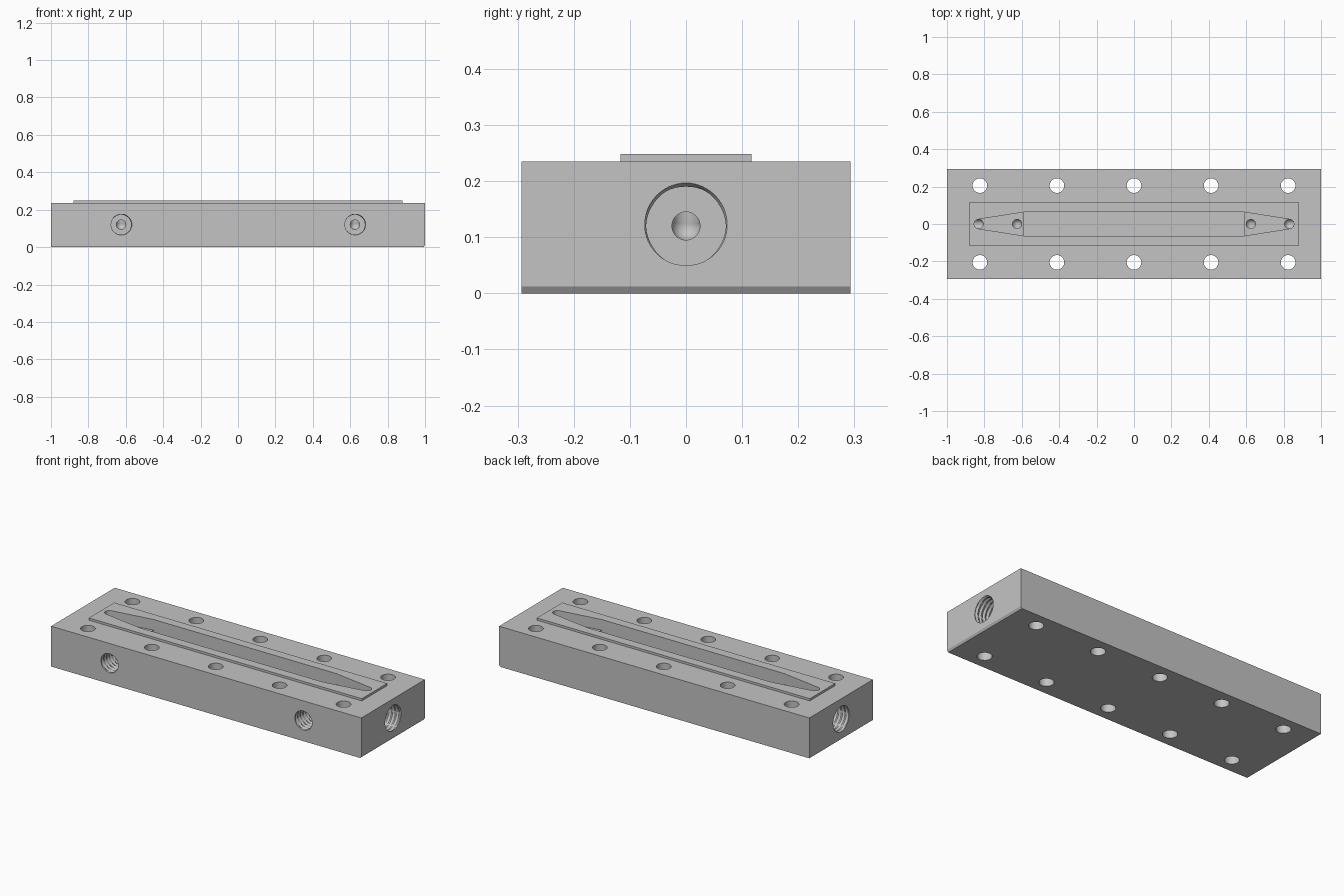
import bpy, bmesh
from math import pi, cos, sin, radians

if "Cube" in bpy.data.objects:
    bpy.data.objects.remove(bpy.data.objects["Cube"], do_unlink=True)

HALF_X, HALF_Y = 1.0, 0.293
DECK, TOP, BORE_Z = 0.235, 0.248, 0.12
BORE_R = 0.025

metal = bpy.data.materials.new("machined_grey")
metal.use_nodes = True
grey = (0.55, 0.55, 0.55, 1)
metal.diffuse_color = grey
metal.node_tree.nodes["Principled BSDF"].inputs["Base Color"].default_value = grey


def finish(name, bm, loc=(0, 0, 0), rot=(0, 0, 0)):
    bmesh.ops.recalc_face_normals(bm, faces=bm.faces)
    mesh = bpy.data.meshes.new(name)
    bm.to_mesh(mesh)
    bm.free()
    mesh.materials.append(metal)
    ob = bpy.data.objects.new(name, mesh)
    ob.location, ob.rotation_euler = loc, rot
    bpy.context.collection.objects.link(ob)
    return ob


def prism(name, points, direction):
    """Closed outline pushed along a direction."""
    bm = bmesh.new()
    face = bm.faces.new([bm.verts.new(p) for p in points])
    new = bmesh.ops.extrude_face_region(bm, geom=[face], use_keep_orig=True)["geom"]
    moved = [v for v in new if isinstance(v, bmesh.types.BMVert)]
    bmesh.ops.translate(bm, verts=moved, vec=direction)
    return finish(name, bm)


def box(name, hx, hy, z0, z1):
    return prism(name, [(-hx, -hy, z0), (hx, -hy, z0), (hx, hy, z0), (-hx, hy, z0)],
                 (0, 0, z1 - z0))


def drill(name, radius, length, loc, rot=(0, 0, 0)):
    """Cylinder starting at loc and running along its local z."""
    bm = bmesh.new()
    bmesh.ops.create_cone(bm, cap_ends=True, segments=40, radius1=radius,
                          radius2=radius, depth=length)
    bmesh.ops.translate(bm, verts=bm.verts, vec=(0, 0, length / 2))
    return finish(name, bm, loc, rot)


def ball(name, radius, loc):
    bm = bmesh.new()
    bmesh.ops.create_uvsphere(bm, u_segments=32, v_segments=16, radius=radius)
    return finish(name, bm, loc)


def thread(name, minor, major, depth, loc, rot, pitch=0.024, segs=48):
    """Tapped hole: radius follows a helical triangle wave."""
    bm = bmesh.new()
    step = pitch / 6
    rings = []
    for i in range(-2, round(depth / step) + 1):
        ring = []
        for k in range(segs):
            phase = (i / 6 + k / segs) % 1
            r = minor + (major - minor) * abs(2 * phase - 1)
            a = 2 * pi * k / segs
            ring.append(bm.verts.new((r * cos(a), r * sin(a), i * step)))
        rings.append(ring)
    for lo, hi in zip(rings, rings[1:]):
        for k in range(segs):
            n = (k + 1) % segs
            bm.faces.new((lo[k], lo[n], hi[n], hi[k]))
    bm.faces.new(rings[0])
    bm.faces.new(rings[-1])
    bmesh.ops.triangulate(bm, faces=[f for f in bm.faces if len(f.verts) == 4])
    return finish(name, bm, loc, rot)


# Block with a small lower chamfer on one end, and the raised pad
profile = [(-HALF_X, 0), (HALF_X - 0.008, 0), (HALF_X, 0.012),
           (HALF_X, DECK), (-HALF_X, DECK)]
block = prism("manifold_block", [(x, -HALF_Y, z) for x, z in profile], (0, 2 * HALF_Y, 0))
pad = box("raised_pad", 0.88, 0.117, DECK - 0.05, TOP)

cutters = [box("channel_cut", 0.59, 0.063, TOP - 0.075, TOP + 0.05)]

# Bolt holes
for i in range(-2, 3):
    for y in (-0.205, 0.205):
        cutters.append(drill("bolt_hole_cut", 0.039, 0.4, (i * 0.412, y, -0.05)))

for s in (-1, 1):
    # Tapered channel end with a rounded tip
    arc = [(0.83 + BORE_R * cos(radians(a)), BORE_R * sin(radians(a)))
           for a in range(-80, 81, 16)]
    outline = [(0.5, -0.05), (0.59, -0.063)] + arc + [(0.59, 0.063), (0.5, 0.05)]
    cutters.append(prism("taper_cut", [(s * x, y, TOP - 0.062) for x, y in outline],
                         (0, 0, 0.1)))

    # End port and front port, each with a bore to an elbow below the channel
    ports = [(0.83, (s * HALF_X, 0, BORE_Z), (0, -s * pi / 2, 0), 0.07, 0.077, 0.17),
             (0.625, (s * 0.625, -HALF_Y, BORE_Z), (-pi / 2, 0, 0), 0.053, 0.058, HALF_Y)]
    for x, loc, rot, minor, major, reach in ports:
        cutters += [
            thread("port_thread_cut", minor, major, 0.12, loc, rot),
            drill("port_bore_cut", BORE_R, reach, loc, rot),
            drill("riser_cut", BORE_R - 0.0005, 0.09, (s * x, 0, BORE_Z)),
            ball("elbow_cut", BORE_R + 0.0005, (s * x, 0, BORE_Z))]

# Join the pad, cut every hole, then bake the result
for tool, op in [(pad, "UNION")] + [(c, "DIFFERENCE") for c in cutters]:
    tool.hide_render = True
    mod = block.modifiers.new(tool.name, "BOOLEAN")
    mod.operation, mod.solver, mod.object = op, "EXACT", tool
bpy.context.view_layer.update()
graph = bpy.context.evaluated_depsgraph_get()
baked = bpy.data.meshes.new_from_object(block.evaluated_get(graph))
block.modifiers.clear()
block.data = baked
for tool in [pad] + cutters:
    bpy.data.objects.remove(tool, do_unlink=True)
baked.materials.clear()
baked.materials.append(metal)
for poly in baked.polygons:
    poly.material_index = 0

bpy.ops.object.select_all(action="DESELECT")
block.select_set(True)
bpy.context.view_layer.objects.active = block
bpy.ops.object.shade_smooth_by_angle(angle=radians(30))
